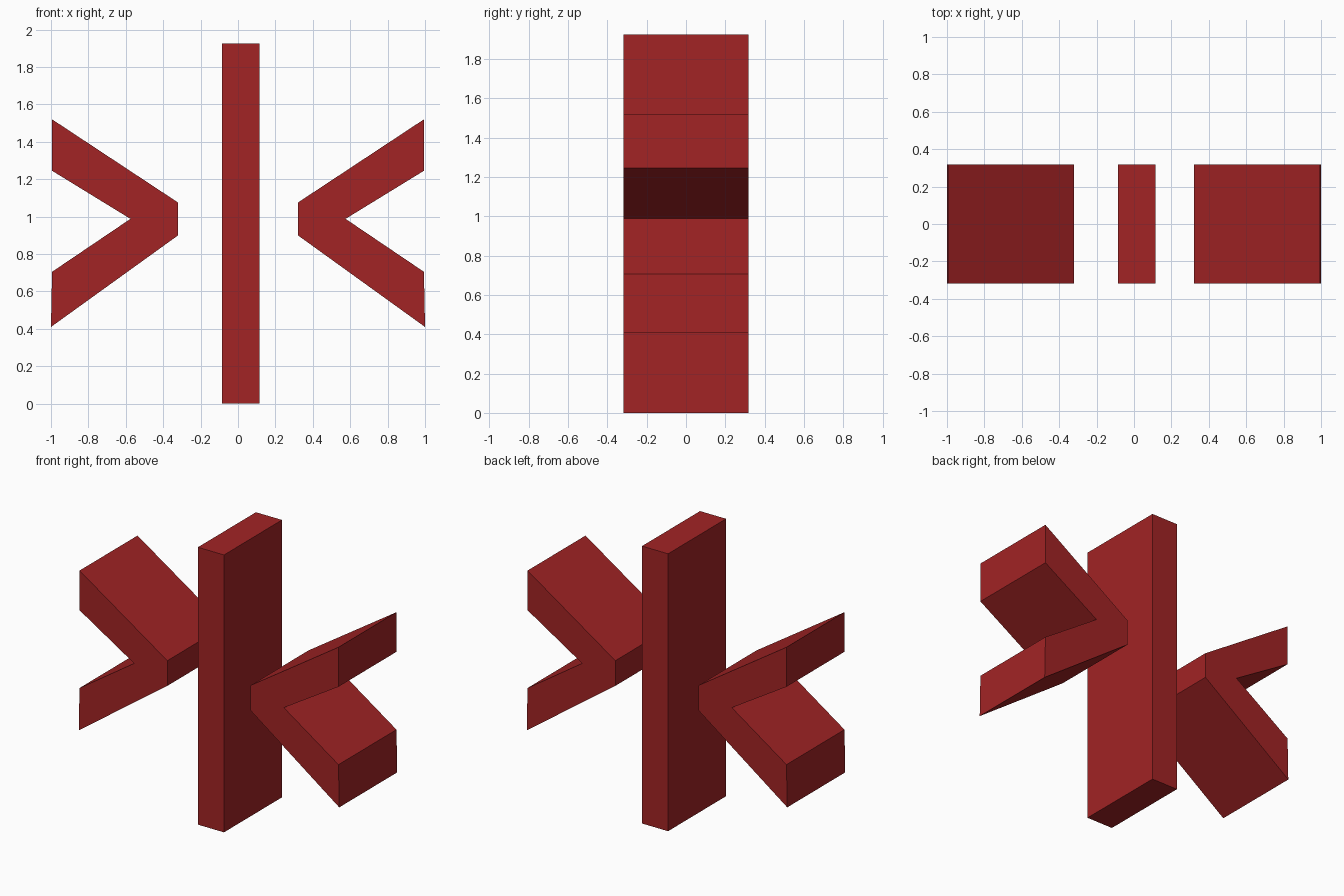
import bpy
import bmesh

cube = bpy.data.objects.get("Cube")
if cube:
    bpy.data.objects.remove(cube, do_unlink=True)

HALF_DEPTH = 0.318

# Single flat colour
red = bpy.data.materials.new("deep red")
red.use_nodes = True
red.diffuse_color = (0.36, 0.017, 0.018, 1)
red.node_tree.nodes["Principled BSDF"].inputs["Base Color"].default_value = red.diffuse_color


def extrude_profile(name, outline):
    """Solid made by extruding an x-z outline from front to back."""
    bm = bmesh.new()
    face = bm.faces.new([bm.verts.new((x, -HALF_DEPTH, z)) for x, z in outline])
    result = bmesh.ops.extrude_face_region(bm, geom=[face])
    moved = [v for v in result["geom"] if isinstance(v, bmesh.types.BMVert)]
    bmesh.ops.translate(bm, verts=moved, vec=(0, 2 * HALF_DEPTH, 0))
    bmesh.ops.recalc_face_normals(bm, faces=bm.faces)
    mesh = bpy.data.meshes.new(name)
    bm.to_mesh(mesh)
    bm.free()
    mesh.materials.append(red)
    obj = bpy.data.objects.new(name, mesh)
    bpy.context.collection.objects.link(obj)
    return obj


# Upright bar, slightly off centre
extrude_profile("upright_bar", [(-0.085, 0), (0.115, 0), (0.115, 1.925), (-0.085, 1.925)])

# Mirrored chevrons pointing at the bar
chevron = [(0.32, 0.9), (1.0, 0.41), (0.994, 0.705), (0.575, 0.988),
           (0.994, 1.245), (0.994, 1.52), (0.32, 1.075)]
for name, side in (("left_chevron", 1), ("right_chevron", -1)):
    extrude_profile(name, [(side * x, z) for x, z in chevron])
